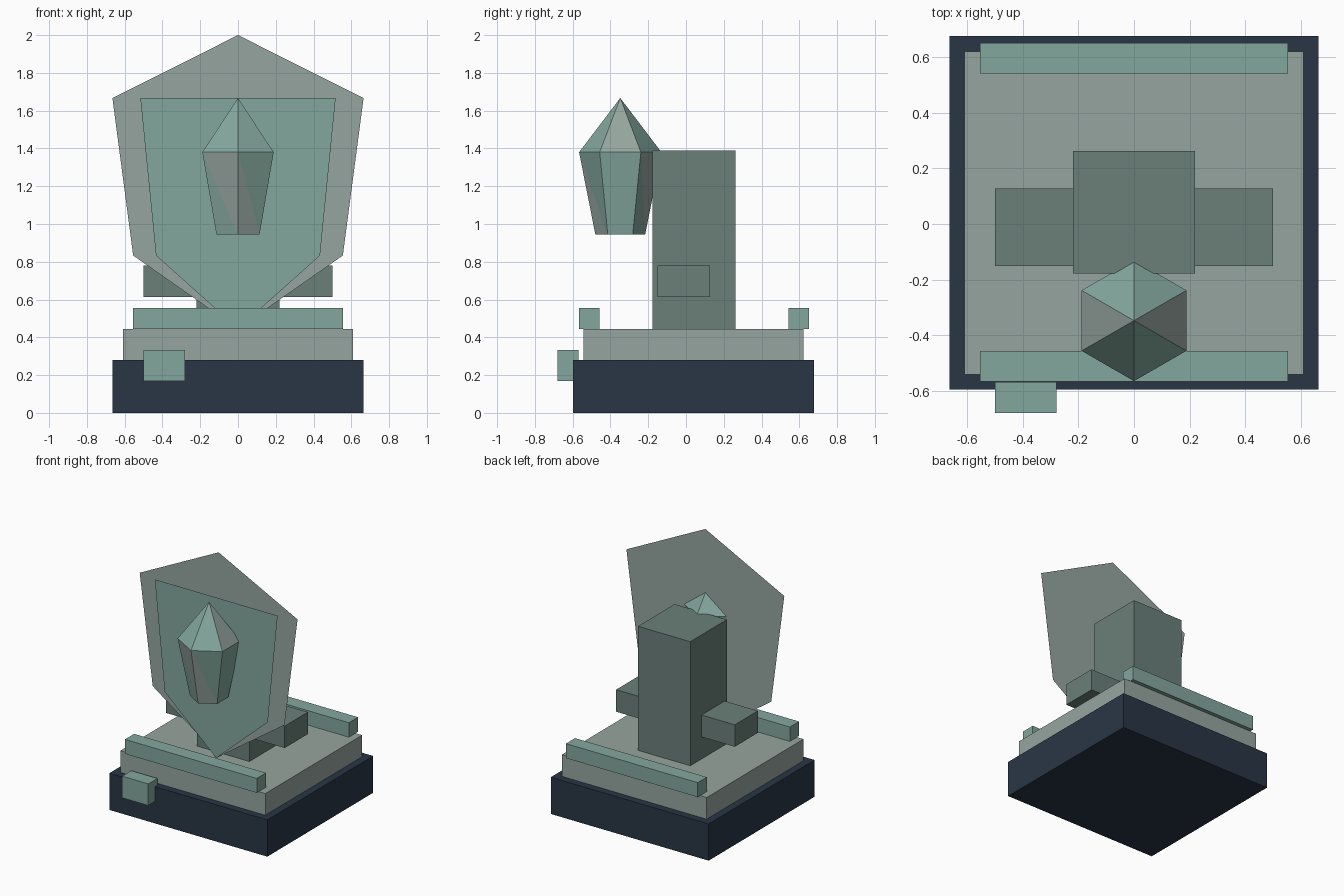
import bpy
import bmesh
from math import cos, sin, radians

if "Cube" in bpy.data.objects:
    bpy.data.objects.remove(bpy.data.objects["Cube"])


def material(name, r, g, b):
    m = bpy.data.materials.new(name)
    m.diffuse_color = (r, g, b, 1)
    m.use_nodes = True
    m.node_tree.nodes["Principled BSDF"].inputs["Base Color"].default_value = m.diffuse_color
    return m


NAVY = material("navy", 0.022, 0.037, 0.06)
PALE = material("pale_stone", 0.305, 0.376, 0.346)
GREEN = material("sea_green", 0.23, 0.39, 0.34)
DARK = material("dark_green", 0.145, 0.216, 0.195)


def add_mesh(name, verts, faces, *mats):
    me = bpy.data.meshes.new(name)
    me.from_pydata(verts, [], faces)
    for m in mats:
        me.materials.append(m)
    ob = bpy.data.objects.new(name, me)
    bpy.context.collection.objects.link(ob)
    return ob


def box(name, x, y, z, mat):
    """Box from (min, max) ranges on each axis."""
    bm = bmesh.new()
    bmesh.ops.create_cube(bm, size=1)
    for v in bm.verts:
        v.co = [r[0] if c < 0 else r[1] for r, c in zip((x, y, z), v.co)]
    ob = add_mesh(name, [], [], mat)
    bm.to_mesh(ob.data)
    bm.free()


def shield(name, y, half, mat):
    """Thin sheet mirrored from its right-hand outline, facing the front."""
    outline = half + [(-x, z) for x, z in reversed(half) if x > 0]
    add_mesh(name, [(x, y, z) for x, z in outline],
             [tuple(range(len(outline)))], mat)


# Stepped plinth, plaque and edge rails
box("base", (-0.665, 0.665), (-0.597, 0.677), (0, 0.28), NAVY)
box("plinth_slab", (-0.61, 0.61), (-0.543, 0.622), (0.28, 0.445), PALE)
box("front_plaque", (-0.5, -0.28), (-0.68, -0.57), (0.168, 0.333), GREEN)
for name, y in (("front_rail", -0.567), ("back_rail", 0.542)):
    box(name, (-0.555, 0.555), (y, y + 0.11), (0.445, 0.555), GREEN)

# Column with its cross bar
box("column", (-0.22, 0.22), (-0.178, 0.263), (0.445, 1.39), DARK)
box("cross_bar", (-0.5, 0.5), (-0.152, 0.127), (0.613, 0.78), DARK)

# Layered shield sheets
shield("outer_shield", -0.233, [(0, 0.445), (0.555, 0.833), (0.665, 1.667), (0, 2.0)], PALE)
shield("inner_shield", -0.262, [(0, 0.445), (0.434, 0.833), (0.517, 1.667), (0, 1.667)], GREEN)


# Six-sided crystal: tapered shaft, pointed cap, scattered pale facets
def ring(radius, z):
    return [(radius * cos(radians(60 * i - 90)),
             -0.348 + radius * sin(radians(60 * i - 90)), z) for i in range(6)]


verts = ring(0.132, 0.945) + ring(0.218, 1.38) + [(0, -0.348, 1.667)]
faces, slots = [], []
for i in range(6):
    j = (i + 1) % 6
    faces += [(i, j, 6 + i), (j, 6 + j, 6 + i), (6 + i, 6 + j, 12)]
    slots += [int(i % 3 == 0), int(i % 3 == 2), int(i % 3 == 1)]
faces.append((5, 4, 3, 2, 1, 0))
slots.append(0)
crystal = add_mesh("crystal", verts, faces, GREEN, PALE)
for poly, slot in zip(crystal.data.polygons, slots):
    poly.material_index = slot
